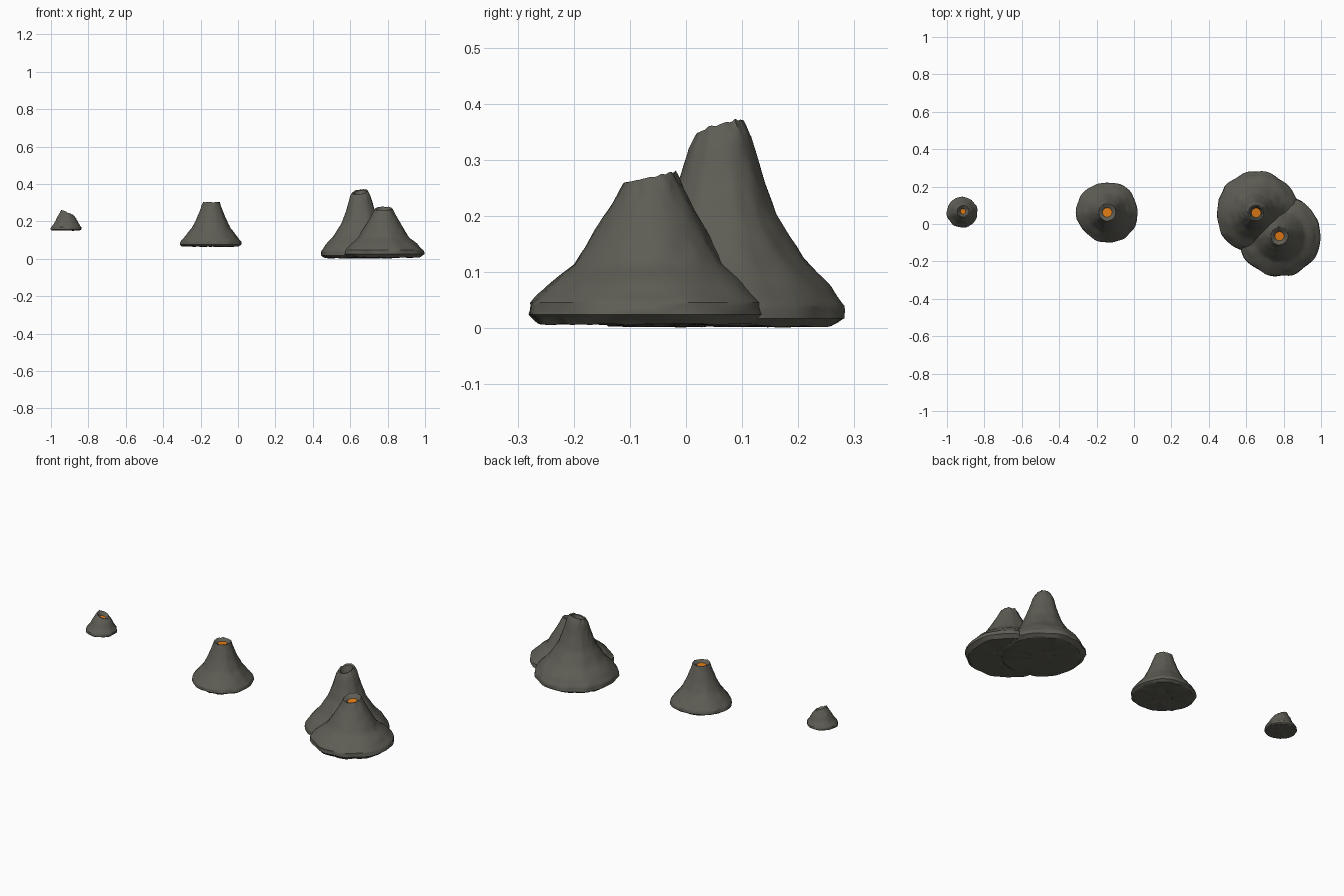
import bpy, bmesh, math
from mathutils import Vector, noise

default_cube = bpy.data.objects.get("Cube")
if default_cube:
    bpy.data.objects.remove(default_cube, do_unlink=True)


def make_material(name, rgb):
    mat = bpy.data.materials.new(name)
    mat.use_nodes = True
    mat.diffuse_color = (*rgb, 1)
    mat.node_tree.nodes["Principled BSDF"].inputs["Base Color"].default_value = (*rgb, 1)
    return mat


ROCK = make_material("dark rock", (0.112, 0.109, 0.09))
LAVA = make_material("orange lava", (0.78, 0.21, 0.008))
SEGMENTS = 56
STEPS = 4


def subdivide(points):
    """Add evenly spaced points between the profile corners."""
    result = []
    for (r0, z0), (r1, z1) in zip(points, points[1:]):
        for i in range(STEPS):
            t = i / STEPS
            result.append((r0 + (r1 - r0) * t, z0 + (z1 - z0) * t))
    return result + [points[-1]]


def volcano(name, base, peak, slope, depth, vent, tilt, seed):
    """Lathe a rough cone: underside, slope, crater wall and lava floor."""
    bottom, top = slope[0][1], slope[-1][1]
    size = slope[1][0]
    rim = slope[-1][0]
    underside = [(size * f, bottom) for f in (0.3, 0.65)]
    crater = [(rim * 0.8, top - 0.003), (vent, top - depth), (vent * 0.5, top - depth)]
    profile = underside + subdivide(slope) + crater
    floor_start = len(profile) - 2
    bm = bmesh.new()
    rings = []
    for k, (r, z) in enumerate(profile):
        h = (z - bottom) / (top - bottom)
        axis = Vector(base).lerp(Vector(peak), h)
        on_slope = 2 <= k < floor_start - 1
        ring = []
        for s in range(SEGMENTS):
            a = math.tau * s / SEGMENTS
            c, n = math.cos(a), math.sin(a)
            # gullies run down the slope, finer lumps break up the surface
            gully = noise.noise(Vector((c * 2.2, n * 2.2, seed + h * 0.8)))
            lump = noise.noise(Vector((c * 4, n * 4, seed + h * 9)))
            radius = r * (1 + 0.055 * gully + 0.025 * lump) if on_slope else r
            x, y = c * radius, n * radius
            lift = (x * tilt[0] + y * tilt[1]) * max(0, h) ** 4
            if on_slope and h > 0.9:
                lift += 0.004 * lump
            if h < 0.02:
                lift += 0.004 * noise.noise(Vector((x * 40, y * 40, seed)))
            ring.append(bm.verts.new((axis.x + x, axis.y + y, z + lift)))
        rings.append(ring)
    for k, (lower, upper) in enumerate(zip(rings, rings[1:])):
        for s in range(SEGMENTS):
            t = (s + 1) % SEGMENTS
            face = bm.faces.new((lower[s], lower[t], upper[t], upper[s]))
            face.material_index = int(k >= floor_start)
    bm.faces.new(rings[0][::-1])
    bm.faces.new(rings[-1]).material_index = 1
    bmesh.ops.triangulate(bm, faces=bm.faces[:])
    bmesh.ops.recalc_face_normals(bm, faces=bm.faces[:])
    mesh = bpy.data.meshes.new(name)
    bm.to_mesh(mesh)
    bm.free()
    mesh.materials.append(ROCK)
    mesh.materials.append(LAVA)
    obj = bpy.data.objects.new(name, mesh)
    bpy.context.collection.objects.link(obj)
    return obj


# Twin volcano: a tall cone merged with a shorter one
twin = volcano("twin_volcano", (0.66, 0.06), (0.652, 0.06),
               [(0.20, 0.004), (0.221, 0.018), (0.218, 0.04), (0.195, 0.075),
                (0.148, 0.125), (0.10, 0.20), (0.074, 0.27), (0.056, 0.33), (0.042, 0.358)],
               0.04, 0.025, (0.15, 0.3), 3.1)
short = volcano("short_cone", (0.777, -0.063), (0.778, -0.065),
                [(0.20, 0.008), (0.219, 0.025), (0.215, 0.046), (0.18, 0.08),
                 (0.135, 0.115), (0.095, 0.18), (0.066, 0.23), (0.046, 0.268)],
                0.016, 0.024, (0.02, 0.22), 7.7)
union = twin.modifiers.new("merge", "BOOLEAN")
union.operation = "UNION"
union.solver = "EXACT"
union.object = short
bpy.context.view_layer.objects.active = twin
bpy.ops.object.modifier_apply(modifier=union.name)
bpy.data.objects.remove(short, do_unlink=True)

# Medium volcano
medium = volcano("medium_volcano", (-0.142, 0.062), (-0.143, 0.062),
                 [(0.15, 0.066), (0.164, 0.076), (0.16, 0.092), (0.137, 0.12),
                  (0.102, 0.165), (0.075, 0.22), (0.056, 0.27), (0.045, 0.302)],
                 0.012, 0.025, (0.0, 0.0), 12.4)

# Small volcano
small = volcano("small_volcano", (-0.919, 0.062), (-0.913, 0.068),
                [(0.075, 0.152), (0.082, 0.157), (0.08, 0.169), (0.065, 0.19),
                 (0.05, 0.22), (0.031, 0.248)],
                0.014, 0.014, (-0.4, 0.0), 21.9)

# Soft rock with crisp ridges
bpy.ops.object.select_all(action="DESELECT")
for obj in (twin, medium, small):
    obj.select_set(True)
bpy.context.view_layer.objects.active = twin
bpy.ops.object.shade_smooth_by_angle(angle=math.radians(30))
